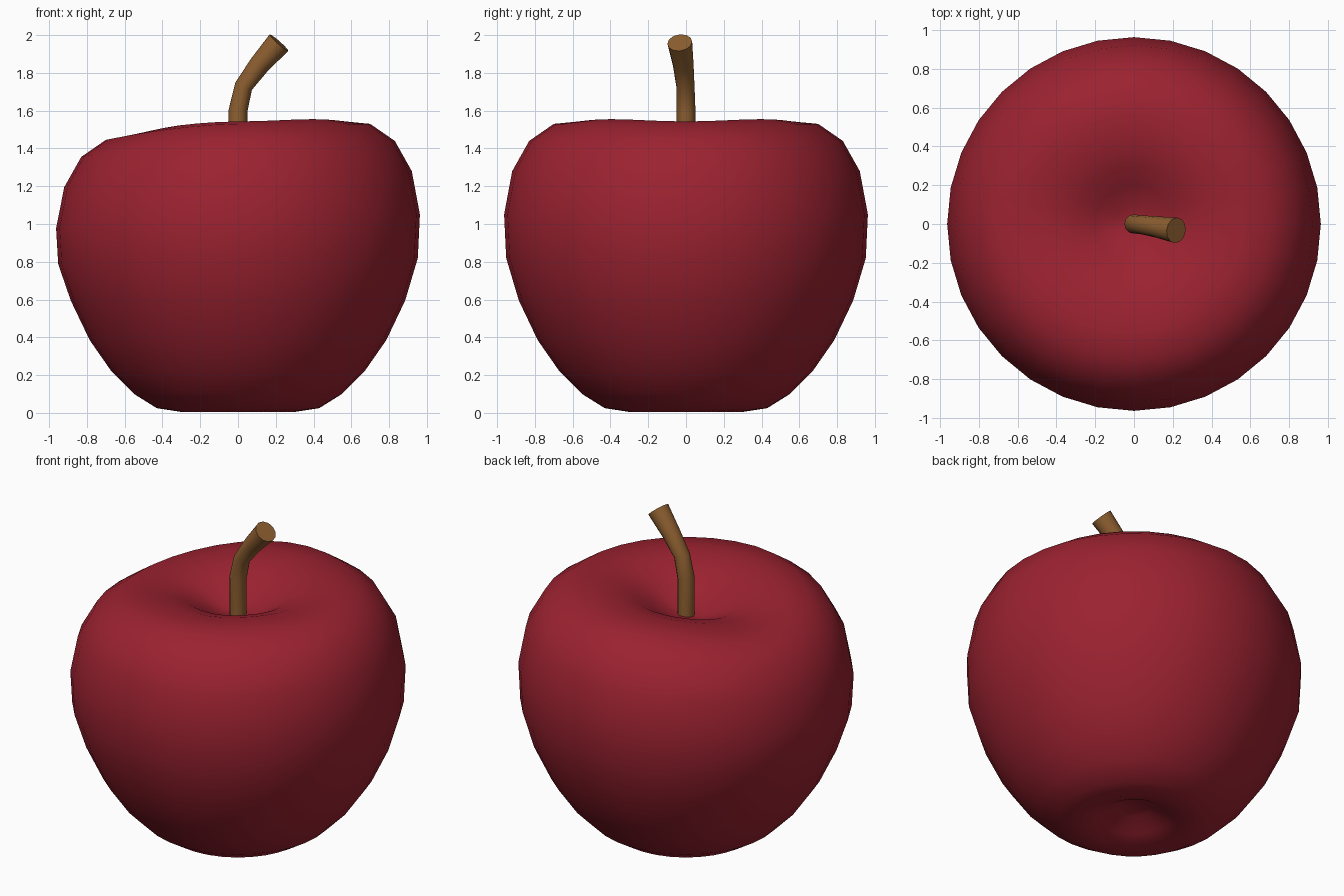
import bpy, bmesh
from math import sin, cos, pi, radians
from mathutils import Vector

if "Cube" in bpy.data.objects:
    bpy.data.objects.remove(bpy.data.objects["Cube"])


def loft(name, rings, color, angle):
    """Skin a list of closed rings; a one-point ring is a pole."""
    bm = bmesh.new()
    rows = [[bm.verts.new(p) for p in ring] for ring in rings]
    for a, b in zip(rows, rows[1:]):
        n = max(len(a), len(b))
        for i in range(n):
            j = (i + 1) % n
            if len(a) == 1:
                bm.faces.new((a[0], b[j], b[i]))
            elif len(b) == 1:
                bm.faces.new((a[i], a[j], b[0]))
            else:
                bm.faces.new((a[i], a[j], b[j], b[i]))
    for row in (rows[0], rows[-1]):
        if len(row) > 1:
            bm.faces.new(row)
    bmesh.ops.recalc_face_normals(bm, faces=bm.faces)
    me = bpy.data.meshes.new(name)
    bm.to_mesh(me)
    bm.free()
    ob = bpy.data.objects.new(name, me)
    bpy.context.collection.objects.link(ob)
    mat = bpy.data.materials.new(name + "_color")
    mat.diffuse_color = color
    mat.use_nodes = True
    mat.node_tree.nodes["Principled BSDF"].inputs["Base Color"].default_value = mat.diffuse_color
    me.materials.append(mat)
    bpy.ops.object.select_all(action='DESELECT')
    ob.select_set(True)
    bpy.context.view_layer.objects.active = ob
    bpy.ops.object.shade_smooth_by_angle(angle=radians(angle))
    return ob


# Fruit: lathe profile with a dimple at each end
profile = [(0, .11), (.1, .095), (.2, .04), (.3, .005), (.43, .025), (.55, .1),
           (.67, .22), (.785, .385), (.885, .595), (.952, .82), (.963, 1.05),
           (.92, 1.28), (.83, 1.44), (.7, 1.53), (.56, 1.555), (.42, 1.543),
           (.3, 1.5), (.2, 1.44), (.1, 1.385), (0, 1.365)]


def fruit_point(r, z, t, inner):
    # left shoulder sags, rim is slightly lobed
    h = min(1, max(0, (z - .55) / .65))
    h = h * h * (3 - 2 * h)
    fade = min(1, r / .5) if inner else 1
    z -= .085 * h * fade * max(0, -cos(t)) ** 1.7
    if inner:
        z -= .006 * fade * (1 + cos(4 * t))
    return (r * cos(t), r * sin(t), z)


SEG = 32
rings = []
for k, (r, z) in enumerate(profile):
    if r == 0:
        rings.append([(0, 0, z)])
    else:
        rings.append([fruit_point(r, z, 2 * pi * i / SEG, k >= 14)
                      for i in range(SEG)])
loft("apple_body", rings, (.33, .016, .03, 1), 60)

# Stem: tapered tube along a bent path
path = [(0, 0, 1.34, .05), (0, 0, 1.6, .05), (.03, -.003, 1.73, .048),
        (.115, -.015, 1.845, .055), (.217, -.033, 1.96, .066)]
pts = [Vector(p[:3]) for p in path]
rings = []
for i, p in enumerate(pts):
    d = (pts[min(i + 1, len(pts) - 1)] - pts[max(i - 1, 0)]).normalized()
    u = Vector((0, 1, 0)).cross(d).normalized()
    v = d.cross(u)
    rings.append([p + path[i][3] * (u * cos(2 * pi * k / 12) + v * sin(2 * pi * k / 12))
                  for k in range(12)])
loft("stem", rings, (.27, .115, .03, 1), 50)
